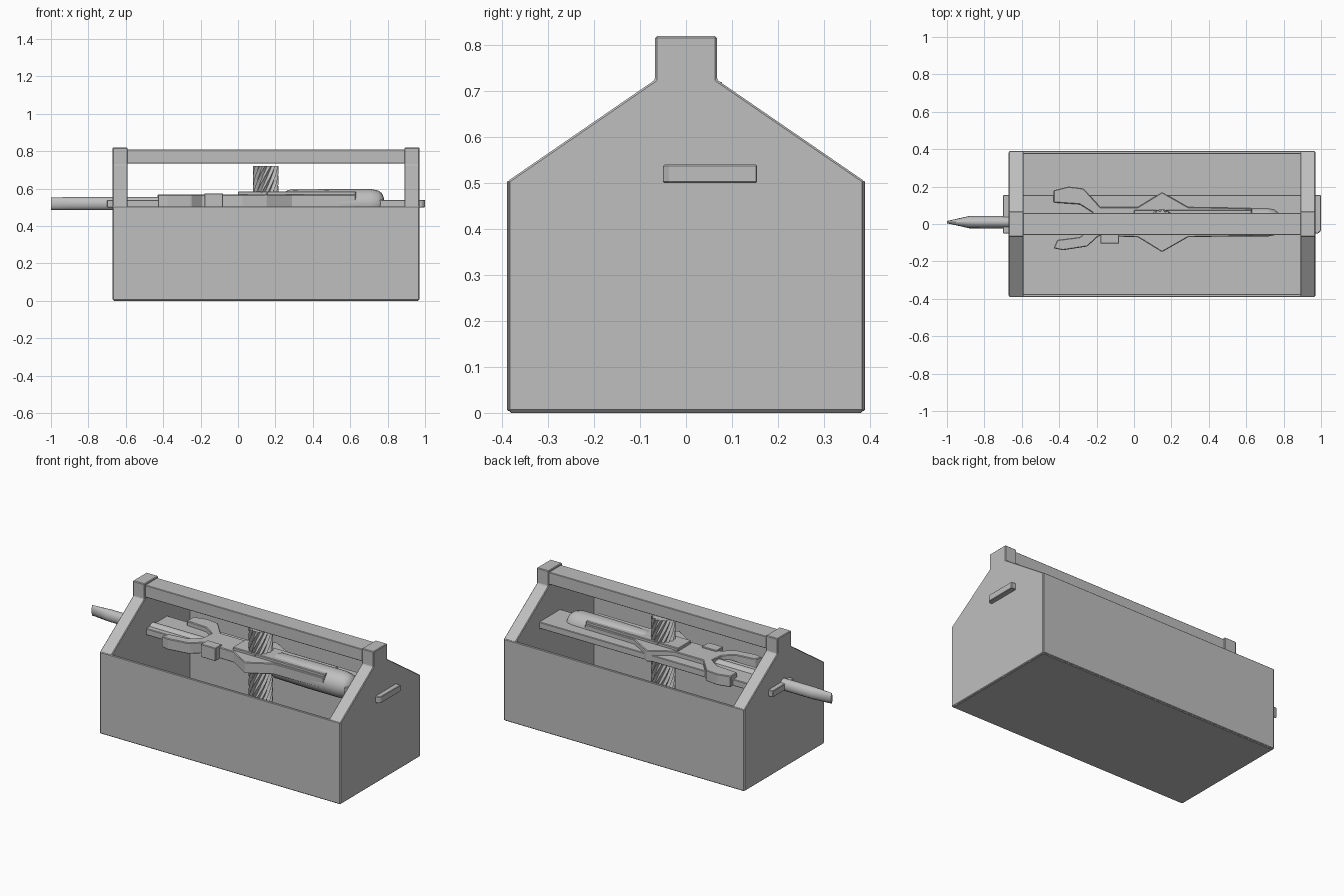
import bpy, bmesh, math

if "Cube" in bpy.data.objects:
    bpy.data.objects.remove(bpy.data.objects["Cube"])

grey = bpy.data.materials.new("plain_grey")
grey.diffuse_color = (0.52, 0.52, 0.52, 1)
grey.use_nodes = True
grey.node_tree.nodes["Principled BSDF"].inputs["Base Color"].default_value = grey.diffuse_color


def finish(name, bm, bevel=0.0, smooth=False):
    bmesh.ops.recalc_face_normals(bm, faces=bm.faces)
    me = bpy.data.meshes.new(name)
    bm.to_mesh(me)
    bm.free()
    me.materials.append(grey)
    ob = bpy.data.objects.new(name, me)
    bpy.context.collection.objects.link(ob)
    if bevel:
        mod = ob.modifiers.new("edge", 'BEVEL')
        mod.width, mod.segments = bevel, 1
    if smooth:
        bpy.context.view_layer.objects.active = ob
        ob.select_set(True)
        bpy.ops.object.shade_smooth_by_angle(angle=math.radians(35))
        ob.select_set(False)
    return ob


def prism(name, pts, axis, lo, hi, bevel=0.0):
    """Extrude a 2D outline along x (outline is y, z) or z (outline is x, y)."""
    bm = bmesh.new()
    rings = []
    for h in (lo, hi):
        rings.append([bm.verts.new((h, a, b) if axis == 'x' else (a, b, h)) for a, b in pts])
    bm.faces.new(rings[0])
    bm.faces.new(rings[1])
    n = len(pts)
    for i in range(n):
        j = (i + 1) % n
        bm.faces.new((rings[0][i], rings[0][j], rings[1][j], rings[1][i]))
    return finish(name, bm, bevel)


def box(name, x, y, z, bevel=0.0):
    return prism(name, [(x[0], y[0]), (x[1], y[0]), (x[1], y[1]), (x[0], y[1])],
                 'z', z[0], z[1], bevel)


def loft(name, rings, smooth=False):
    """Skin a list of closed rings with equal point counts and cap both ends."""
    bm = bmesh.new()
    vs = [[bm.verts.new(p) for p in r] for r in rings]
    n = len(vs[0])
    for a, b in zip(vs, vs[1:]):
        for i in range(n):
            j = (i + 1) % n
            bm.faces.new((a[i], a[j], b[j], b[i]))
    bm.faces.new(vs[0])
    bm.faces.new(vs[-1])
    return finish(name, bm, 0, smooth)


def x_ring(x, ry, rz, cy=0.01, cz=0.52, n=16):
    return [(x, cy + ry * math.cos(2 * math.pi * i / n),
             cz + rz * math.sin(2 * math.pi * i / n)) for i in range(n)]


# Box: floor, long walls and gabled end panels
box("box_floor", (-0.665, 0.965), (-0.385, 0.385), (0.0, 0.03), 0.004)
for side, name in ((-1, "front_wall"), (1, "back_wall")):
    ys = sorted((side * 0.375, side * 0.39))
    box(name, (-0.668, 0.968), ys, (0.004, 0.505), 0.003)

half = [(0.387, 0.003), (0.387, 0.505), (0.067, 0.725), (0.067, 0.82)]
gable = half + [(-y, z) for y, z in reversed(half)]
for name, x0 in (("left_end_panel", -0.67), ("right_end_panel", 0.89)):
    prism(name, gable, 'x', x0, x0 + 0.08, 0.004)

# Carrying bar between the end panels
box("carry_bar", (-0.60, 0.90), (-0.058, 0.06), (0.735, 0.81), 0.003)

# Flat ruler running through both ends
prism("ruler", [(-0.70, -0.05), (0.985, -0.05), (1.0, -0.035), (1.0, 0.155), (-0.70, 0.155)],
      'z', 0.50, 0.54, 0.003)

# Screwdriver: wedge tip and shaft, then rounded handle
loft("screwdriver_shaft", [x_ring(-1.0, 0.006, 0.033), x_ring(-0.88, 0.033, 0.035),
                           x_ring(0.30, 0.035, 0.035)], True)
loft("screwdriver_handle", [x_ring(x, r, r) for x, r in (
    (0.23, 0.05), (0.27, 0.074), (0.50, 0.078), (0.71, 0.078),
    (0.75, 0.07), (0.77, 0.055), (0.78, 0.03))], True)

# Adjustable wrench lying on top
wrench = [(-0.43, 0.18), (-0.35, 0.20), (-0.27, 0.19), (-0.18, 0.09), (0.02, 0.09),
          (0.15, 0.17), (0.29, 0.09), (0.63, 0.085), (0.63, -0.065), (0.29, -0.07),
          (0.15, -0.15), (0.02, -0.07), (-0.19, -0.065), (-0.25, -0.12), (-0.38, -0.14),
          (-0.43, -0.13), (-0.41, -0.085), (-0.29, -0.07), (-0.23, -0.02), (-0.22, 0.06),
          (-0.29, 0.105), (-0.43, 0.115)]
prism("wrench", wrench, 'z', 0.50, 0.568, 0.004)
box("wrench_adjuster", (-0.18, -0.08), (-0.105, -0.04), (0.495, 0.575), 0.003)
box("wrench_grip", (0.0, 0.63), (-0.055, 0.075), (0.55, 0.585), 0.004)

# Upright fluted drill bit with twisted teeth
teeth, layers, z0, z1 = 14, 24, 0.03, 0.72
rings = []
for k in range(layers + 1):
    z = z0 + (z1 - z0) * k / layers
    ring = []
    for i in range(teeth * 2):
        a = math.pi * i / teeth + 8 * z
        r = 0.069 if i % 2 else 0.056
        ring.append((0.148 + r * math.cos(a), 0.01 + r * math.sin(a), z))
    rings.append(ring)
loft("drill_bit", rings)
